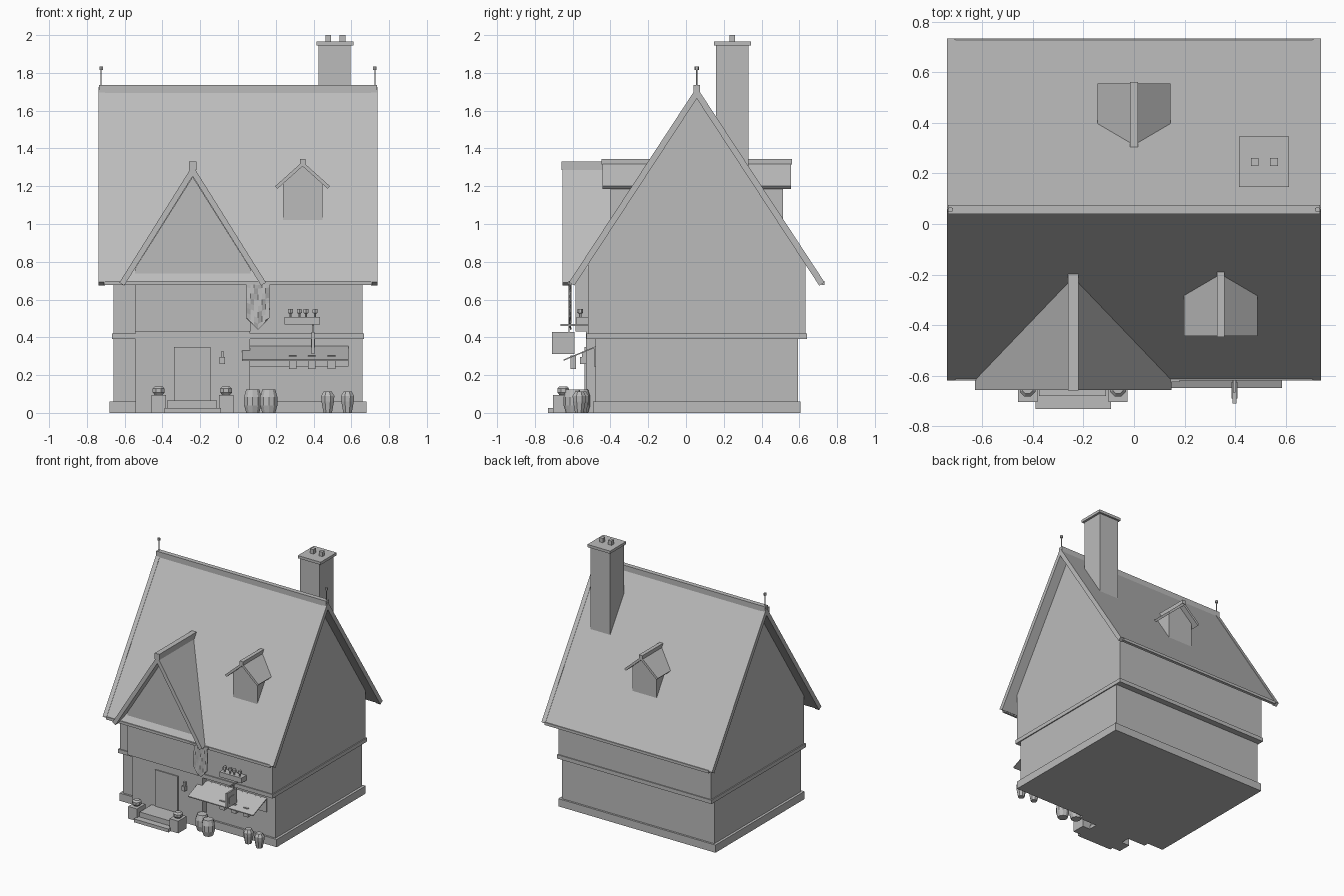
import bpy, bmesh, math
from mathutils import Vector

if "Cube" in bpy.data.objects:
    bpy.data.objects.remove(bpy.data.objects["Cube"])

stone = bpy.data.materials.new("plain grey")
stone.diffuse_color = (0.5, 0.5, 0.5, 1)
stone.use_nodes = True
stone.node_tree.nodes["Principled BSDF"].inputs["Base Color"].default_value = stone.diffuse_color
CY = 0.057                     # ridge line of the main roof
SLOPE = 1.03 / 0.675


def finish(name, bm):
    bmesh.ops.recalc_face_normals(bm, faces=bm.faces)
    me = bpy.data.meshes.new(name)
    bm.to_mesh(me)
    bm.free()
    me.materials.append(stone)
    ob = bpy.data.objects.new(name, me)
    bpy.context.collection.objects.link(ob)
    return ob


def box(name, x0, x1, y0, y1, z0, z1):
    bm = bmesh.new()
    bmesh.ops.create_cube(bm, size=1)
    for v in bm.verts:
        v.co = (x0 if v.co.x < 0 else x1, y0 if v.co.y < 0 else y1, z0 if v.co.z < 0 else z1)
    return finish(name, bm)


def prism(name, pts, axis, lo, hi):
    """Extrude a (side, z) profile along x or y; hi may be a function of z."""
    bm = bmesh.new()
    rings = []
    for end in (lo, hi):
        ring = []
        for s, z in pts:
            d = end(z) if callable(end) else end
            ring.append(bm.verts.new((d, s, z) if axis == 'x' else (s, d, z)))
        rings.append(ring)
    n = len(pts)
    for i in range(n):
        j = (i + 1) % n
        bm.faces.new((rings[0][i], rings[0][j], rings[1][j], rings[1][i]))
    bm.faces.new(rings[0])
    bm.faces.new(rings[1])
    bmesh.ops.triangulate(bm, faces=[f for f in bm.faces if len(f.verts) > 4])
    return finish(name, bm)


def gable_roof(name, axis, c, apex, half, eave, t, lo, hi):
    """Chevron-shaped roof slab."""
    s = (apex - eave) / half
    ln = math.hypot(s, 1)
    ix, iz = half - t * s / ln, eave - t / ln
    pts = [(c - half, eave), (c, apex), (c + half, eave),
           (c + ix, iz), (c, apex - t * ln), (c - ix, iz)]
    return prism(name, pts, axis, lo, hi)


def gable_body(name, axis, c, half, bottom, shoulder, apex, lo, hi):
    pts = [(c - half, bottom), (c + half, bottom), (c + half, shoulder), (c, apex), (c - half, shoulder)]
    return prism(name, pts, axis, lo, hi)


def turned(name, x, y, rings, sides=8):
    """Round part from (radius, z) rings."""
    bm = bmesh.new()
    loops = [[bm.verts.new((x + r * math.cos((i + .5) * math.tau / sides),
                            y + r * math.sin((i + .5) * math.tau / sides), z))
              for i in range(sides)] for r, z in rings]
    for a, b in zip(loops, loops[1:]):
        for i in range(sides):
            j = (i + 1) % sides
            bm.faces.new((a[i], a[j], b[j], b[i]))
    bm.faces.new(loops[0])
    bm.faces.new(loops[-1])
    return finish(name, bm)


def roof_y(z):
    """Just under the front slope of the main roof."""
    return CY - (1.72 - z) / SLOPE + 0.015


# Main house
box("plinth", -.68, .68, CY - .55, CY + .55, 0, .06)
box("lower_wall", -.66, .66, CY - .535, CY + .535, .05, .4)
box("floor_band", -.668, .668, CY - .583, CY + .583, .39, .42)
gable_body("upper_wall", 'x', CY, .575, .41, .79, 1.67, -.66, .66)

# Main roof with edge boards, ridge and finials
gable_roof("main_roof", 'x', CY, 1.72, .672, .693, .027, -.71, .71)
for s in (-1, 1):
    gable_roof("barge_board", 'x', CY, 1.724, .676, .692, .033, *sorted((s * .705, s * .738)))
    box("eave_board", -.71, .71, *sorted((CY + s * .66, CY + s * .676)), .676, .697)
    turned("finial", s * .725, CY, [(.004, 1.7), (.004, 1.815), (.011, 1.815), (.011, 1.833)], 6)
box("ridge_cap", -.735, .735, CY - .018, CY + .018, 1.69, 1.735)

# Chimney
box("chimney", .425, .595, .16, .33, 1.2, 1.95)
box("chimney_cap", .415, .612, .147, .345, 1.945, 1.966)
for x in (.477, .553):
    box("chimney_pot", x - .015, x + .015, .23, .26, 1.96, 2.0)

# Front wing
W = -.24
box("wing_lower_wall", W - .303, W + .303, -.53, -.4, 0, .43)
gable_body("wing_upper_wall", 'y', W, .305, .43, .765, 1.25, -.585, lambda z: max(roof_y(z), -.5))
gable_roof("wing_roof", 'y', W, 1.31, .388, .69, .03, -.655, roof_y)
box("wing_ridge_cap", W - .02, W + .02, -.658, -.19, 1.285, 1.33)
box("door", -.34, -.145, -.538, -.52, .065, .35)
box("door_lantern", -.097, -.07, -.56, -.525, .26, .295)
box("lantern_bracket", -.09, -.075, -.55, -.525, .295, .325)


# Dormers, the back one turned round
def dormer(x, c, turn):
    parts = [
        gable_body("dormer_body", 'y', x, .105, .98, 1.215, 1.31, -.40, lambda z: max(roof_y(z), -.38)),
        gable_roof("dormer_roof", 'y', x, 1.33, .145, 1.2, .018, -.442, roof_y),
        box("dormer_ridge_cap", x - .015, x + .015, -.447, -.19, 1.315, 1.345)]
    if turn:
        for p in parts:
            for v in p.data.vertices:
                v.co.y = 2 * c - v.co.y
            p.data.flip_normals()


dormer(.342, CY, False)
dormer(0, CY, True)

# Entrance steps with pedestals and pots
box("lower_step", -.39, -.09, -.73, -.5, 0, .026)
box("upper_step", -.375, -.11, -.68, -.5, .02, .065)
for x in (-.42, -.063):
    box("pedestal", x - .038, x + .038, -.703, -.6, 0, .095)
    turned("entrance_pot", x, -.65, [(.022, .095), (.034, .108), (.034, .128), (.022, .14)])

# Barrels and urns along the wall
for x, y in ((.078, -.555), (.163, -.60)):
    turned("barrel", x, y, [(.036, 0), (.048, .04), (.048, .085), (.036, .125)], 10)
for x, y in ((.475, -.55), (.58, -.565)):
    turned("urn", x, y, [(.024, 0), (.036, .06), (.038, .09), (.024, .112)])

# Awning with small lamps
prism("awning", [(-.478, .353), (-.648, .283), (-.648, .276), (-.478, .346)], 'x', .02, .585)
box("stall_ledge", .06, .585, -.486, -.47, .245, .35)
for x in (.29, .39, .495):
    box("awning_lamp", x - .02, x + .02, -.612, -.582, .233, .305)

# Hanging sign
box("sign_board", .39, .404, -.71, -.59, .312, .428)
box("sign_panel", .386, .408, -.69, -.625, .345, .39)
box("sign_hanger", .394, .4, -.622, -.616, .42, .47)
box("sign_rod", .392, .402, -.665, -.51, .461, .471)

# Flower box
box("flower_box", .245, .435, -.58, -.51, .467, .507)
for x in (.278, .325, .36, .408):
    turned("flower", x, -.56, [(.006, .5), (.006, .525), (.016, .53), (.014, .55)], 6)

# Pointed banner
box("banner_rail", .02, .18, -.625, -.61, .68, .695)
bm = bmesh.new()
cols, rows = 6, 8
grid = [[bm.verts.new((.046 + .12 * i / cols, -.617 + .006 * math.sin(i * 1.9 + j),
                       .69 - (.25 - .07 * abs(i / cols - .5)) * j / rows
                       + (.035 * abs(i / cols - .5) * 2 * .8 if j == rows else 0)))
         for i in range(cols + 1)] for j in range(rows + 1)]
for j in range(rows):
    for i in range(cols):
        bm.faces.new((grid[j][i], grid[j][i + 1], grid[j + 1][i + 1], grid[j + 1][i]))
banner = finish("banner", bm)
mod = banner.modifiers.new("thickness", 'SOLIDIFY')
mod.thickness = .006
